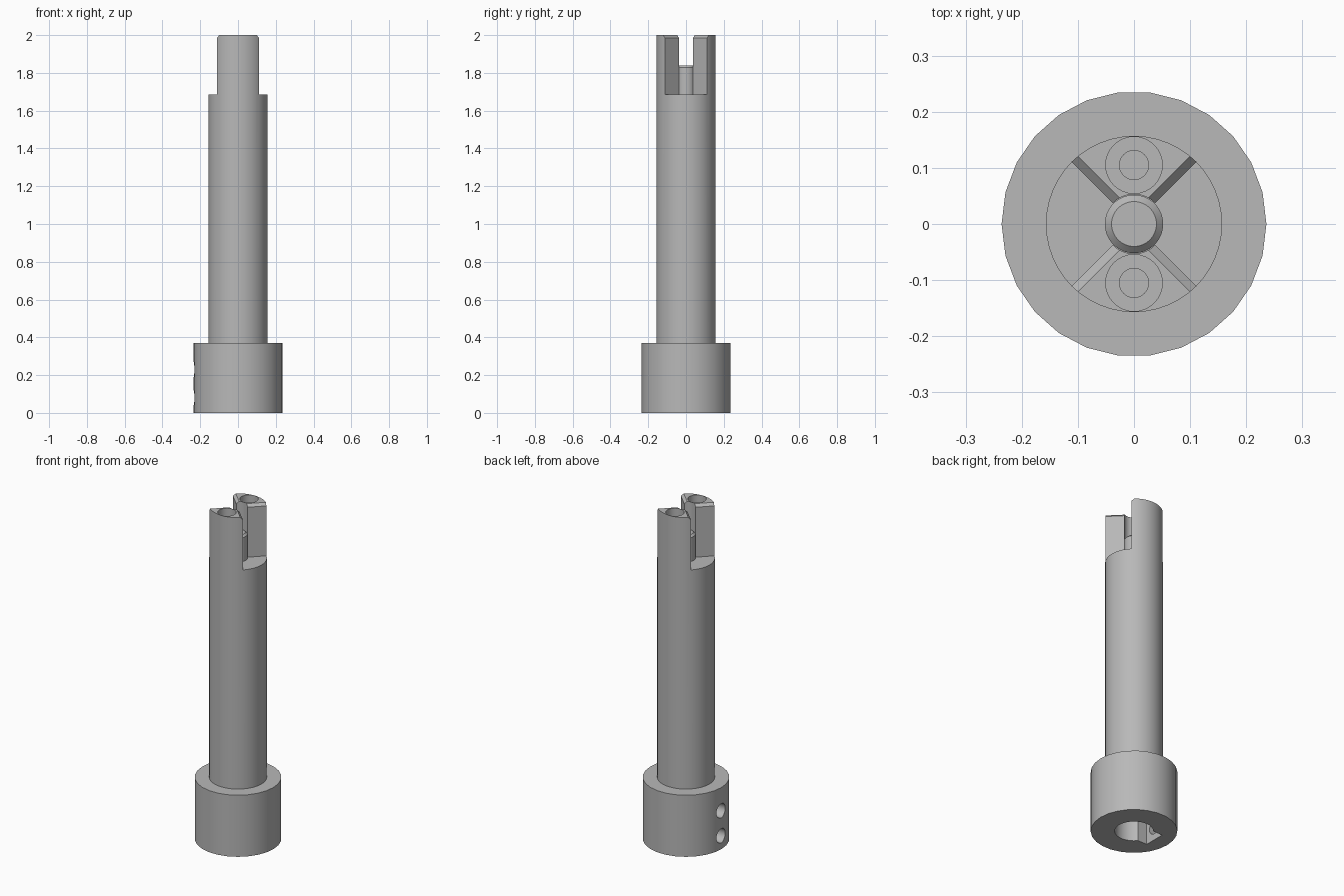
import bpy, bmesh, math

if "Cube" in bpy.data.objects:
    bpy.data.objects.remove(bpy.data.objects["Cube"])

steel = bpy.data.materials.new("machined_grey")
steel.use_nodes = True
GREY = (0.48, 0.48, 0.48, 1)
steel.diffuse_color = GREY
steel.node_tree.nodes["Principled BSDF"].inputs["Base Color"].default_value = GREY

COLLAR_R, COLLAR_TOP = 0.236, 0.37
SHAFT_R, LEDGE, TOP = 0.157, 1.685, 2.0
POST_R, POST_TOP = 0.052, 1.84
BEVEL = 0.015


def loft(name, rings):
    """Solid skinned through rings that have equal point counts."""
    bm = bmesh.new()
    loops = [[bm.verts.new(p) for p in ring] for ring in rings]
    bm.faces.new(loops[0][::-1])
    bm.faces.new(loops[-1])
    n = len(loops[0])
    for a, b in zip(loops, loops[1:]):
        for i in range(n):
            j = (i + 1) % n
            bm.faces.new((a[i], a[j], b[j], b[i]))
    bmesh.ops.recalc_face_normals(bm, faces=bm.faces)
    mesh = bpy.data.meshes.new(name)
    bm.to_mesh(mesh)
    bm.free()
    mesh.materials.append(steel)
    obj = bpy.data.objects.new(name, mesh)
    bpy.context.collection.objects.link(obj)
    return obj


def turned(name, profile, sides=48, y=0):
    """Round solid from (radius, height) pairs."""
    steps = [2 * math.pi * i / sides for i in range(sides)]
    return loft(name, [[(r * math.cos(a), y + r * math.sin(a), z) for a in steps]
                       for r, z in profile])


def boolean(target, tool, operation="DIFFERENCE"):
    tool.hide_render = True
    mod = target.modifiers.new(tool.name, "BOOLEAN")
    mod.operation, mod.solver, mod.object = operation, "EXACT", tool
    bpy.context.view_layer.objects.active = target
    bpy.ops.object.modifier_apply(modifier=mod.name)
    bpy.data.objects.remove(tool)


def finish(obj):
    bpy.ops.object.select_all(action="DESELECT")
    obj.select_set(True)
    bpy.context.view_layer.objects.active = obj
    bpy.ops.object.shade_smooth_by_angle(angle=math.radians(30))


# Main shaft, cut into two opposed jaws around a central clearance
shaft = turned("jaw_shaft", [(SHAFT_R, COLLAR_TOP), (SHAFT_R, TOP)])
boolean(shaft, turned("centre_clearance", [(POST_R + 0.001, LEDGE), (POST_R + 0.001, 2.1)]))
for side in (-1, 1):
    rings = []
    for z, c in ((LEDGE, 0), (TOP - BEVEL, 0), (TOP + BEVEL, 2 * BEVEL * 1.4)):
        rings.append([(-side * c, 0, z), (side * 0.3, -0.3 - c, z), (side * 0.3, 0.3 + c, z)])
    boolean(shaft, loft("jaw_gap", rings))

# Stepped blind hole in the top of each jaw
for y in (-0.105, 0.105):
    boolean(shaft, turned("stepped_hole", [(0.026, 1.72), (0.026, 1.86), (0.0505, 1.86), (0.0505, 2.1)], 32, y))
finish(shaft)

# Centre post with a chamfered tip
finish(turned("centre_post", [(POST_R, LEDGE), (POST_R, POST_TOP - 0.012), (0.04, POST_TOP)]))

# Collar with socket, keyway and two set screw holes
collar = turned("collar", [(COLLAR_R, 0), (COLLAR_R, COLLAR_TOP)], 26)
boolean(collar, turned("socket", [(0.105, -0.1), (0.105, 0.32)]))
boolean(collar, loft("keyway", [[(-0.145, -0.065, z), (0, -0.065, z), (0, 0.065, z), (-0.145, 0.065, z)]
                                for z in (-0.1, 0.32)]))
for z in (0.08, 0.23):
    screw = turned("screw_hole", [(0.042, 0.08), (0.042, 0.3)], 24)
    screw.rotation_euler.y = -math.pi / 2
    screw.location.z = z
    bpy.context.view_layer.update()
    boolean(collar, screw)
finish(collar)
